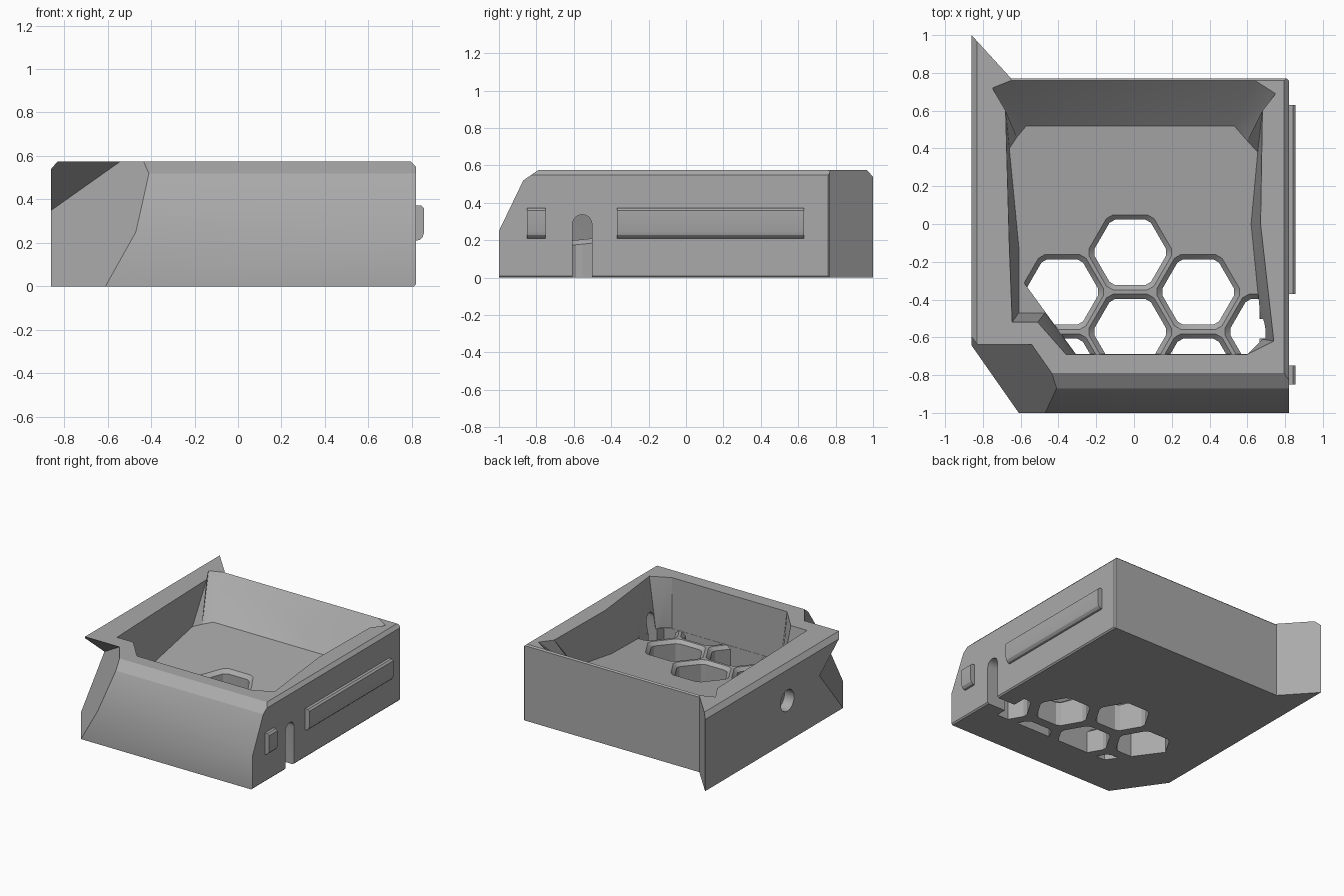
import bpy, bmesh, math
from mathutils import Vector

if "Cube" in bpy.data.objects:
    bpy.data.objects.remove(bpy.data.objects["Cube"])

grey = bpy.data.materials.new("mid_grey")
grey.use_nodes = True
grey.diffuse_color = (0.4, 0.4, 0.4, 1)
grey.node_tree.nodes["Principled BSDF"].inputs["Base Color"].default_value = grey.diffuse_color

TOP = 0.575


def floor_z(p):
    """Height of the gently sloping tray floor."""
    return 0.26 + 0.1 * p[1]


def loft(loops):
    """Closed solid through matching loops of points."""
    bm = bmesh.new()
    rings = [[bm.verts.new(p) for p in loop] for loop in loops]
    for a, b in zip(rings, rings[1:]):
        for i in range(len(a)):
            j = (i + 1) % len(a)
            bm.faces.new((a[i], a[j], b[j], b[i]))
    bm.faces.new(rings[0])
    bm.faces.new(rings[-1])
    return bm


def prism_x(profile, x0, x1):
    return loft([[(x, y, z) for y, z in profile] for x in (x0, x1)])


def prism_z(plan, z0, z1):
    return loft([[(x, y, z) for x, y in plan] for z in (z0, z1)])


def clip(bm, co, outward):
    """Slice a convex solid and cap the cut."""
    cut = bmesh.ops.bisect_plane(bm, geom=bm.verts[:] + bm.edges[:] + bm.faces[:], dist=1e-5,
                                 plane_co=co, plane_no=Vector(outward).normalized(), clear_outer=True)
    edges = [e for e in cut["geom_cut"] if isinstance(e, bmesh.types.BMEdge)]
    if len(edges) > 2:
        bmesh.ops.contextual_create(bm, geom=edges)


def make(name, bm):
    bmesh.ops.recalc_face_normals(bm, faces=bm.faces)
    mesh = bpy.data.meshes.new(name)
    bm.to_mesh(mesh)
    bm.free()
    mesh.materials.append(grey)
    ob = bpy.data.objects.new(name, mesh)
    bpy.context.collection.objects.link(ob)
    return ob


def combine(target, bm, operation="DIFFERENCE"):
    tool = make("cutter", bm)
    tool.hide_render = True
    mod = target.modifiers.new("combine", "BOOLEAN")
    mod.operation, mod.object, mod.solver = operation, tool, "EXACT"
    bpy.context.view_layer.objects.active = target
    bpy.ops.object.modifier_apply(modifier=mod.name)
    bpy.data.objects.remove(tool)


# Outer block with sloped front and chamfered sides
bm = prism_x([(-1, 0), (-1, 0.25), (-0.87, 0.52), (-0.79, TOP), (0.77, TOP), (0.77, 0)], -0.86, 0.82)
clip(bm, (0.82, 0, 0.55), (1, 0, 1))
clip(bm, (-0.86, 0, 0.54), (-1, 0, 0.86))
clip(bm, (0.82, 0, 0.01), (1, 0, -1))
clip(bm, (0.82, 0.76, 0), (1, 1, 0))
clip(bm, (0, 0.77, 0.565), (0, 1, 1))
tray = make("tray_body", bm)

# Pointed wing at the back corner
bm = prism_z([(-0.86, 0.5), (-0.65, 0.5), (-0.65, 0.77), (-0.86, 1)], 0, TOP)
clip(bm, (-0.86, 0, 0.54), (-1, 0, 0.86))
combine(tray, bm, "UNION")

# Slanted front corner with an overhanging lip
bm = prism_z([(-1.5, -1.5), (0.5, -1.5), (0.5, 0.5), (-1.5, 0.5)], -0.5, 1)
clip(bm, (-0.61, -1, 0), (1, 0.7, -0.56))
clip(bm, (0, -0.62, 0.56), (0, 0.82, 1))
combine(tray, bm)

# Cavity, lofted from floor outline to rim outline
base = [(0.60, -0.69), (0.68, -0.61), (0.62, 0), (0.655, 0.38), (0.60, 0.44), (0.53, 0.52),
        (-0.57, 0.52), (-0.62, 0.46), (-0.66, 0.40), (-0.61, -0.12), (-0.61, -0.47),
        (-0.47, -0.47), (-0.31, -0.69)]
rim = [(0.60, -0.69), (0.74, -0.62), (0.67, 0), (0.68, 0.60), (0.75, 0.69), (0.64, 0.76),
       (-0.65, 0.76), (-0.75, 0.72), (-0.68, 0.60), (-0.66, -0.12), (-0.645, -0.52),
       (-0.51, -0.52), (-0.36, -0.69)]
bm = loft([[(x, y, floor_z((x, y))) for x, y in base],
           [(x, y, TOP) for x, y in rim], [(x, y, 0.8) for x, y in rim]])
bmesh.ops.triangulate(bm, faces=bm.faces[:])
combine(tray, bm)


def hexagon(cx, cy, r):
    """Flat-topped hexagon with clipped corners."""
    c = [Vector((cx + r * math.cos(i * math.pi / 3), cy + r * math.sin(i * math.pi / 3))) for i in range(6)]
    return [c[i].lerp(c[(i + d) % 6], 0.1) for i in range(6) for d in (-1, 1)]


# Honeycomb openings with chamfered upper edges
for cx, cy in [(-0.02, -0.15), (0.34, -0.36), (-0.38, -0.36), (-0.02, -0.57),
               (0.70, -0.57), (0.34, -0.78), (-0.38, -0.78)]:
    inner, outer = hexagon(cx, cy, 0.2), hexagon(cx, cy, 0.235)
    bm = loft([[(p.x, p.y, -0.1) for p in inner],
               [(p.x, p.y, floor_z(p) - 0.025) for p in inner],
               [(p.x, p.y, floor_z(p) + 0.005) for p in outer]])
    clip(bm, (0, -0.688, 0), (0, -1, 0))
    clip(bm, (0.665, 0, 0), (1, 0, 0))
    clip(bm, (-0.605, 0, 0), (-1, 0, 0))
    clip(bm, (-0.468, -0.468, 0), (-0.22, -0.16, 0))
    combine(tray, bm)

# Arched cable slot through the side wall
arch = [(-0.555 + 0.052 * math.cos(a * math.pi / 12), 0.285 + 0.052 * math.sin(a * math.pi / 12))
        for a in range(13)]
combine(tray, prism_x(arch + [(-0.607, -0.1), (-0.503, -0.1)], 0.6, 0.95))

# Round socket in the opposite wall
ring = [(0.02 + 0.08 * math.cos(a * math.pi / 16), 0.31 + 0.08 * math.sin(a * math.pi / 16))
        for a in range(32)]
combine(tray, prism_x(ring, -1, -0.78))

# Side rails
bars = []
for name, y0, y1 in [("long_side_rail", -0.37, 0.63), ("short_side_rail", -0.85, -0.75)]:
    section = [(0.80, 0.21), (0.82, 0.21), (0.836, 0.214), (0.85, 0.228), (0.855, 0.245),
               (0.855, 0.36), (0.842, 0.372), (0.80, 0.372)]
    bars.append(make(name, loft([[(x, y, z) for x, z in section] for y in (y0, y1)])))

for ob in [tray] + bars:
    bpy.ops.object.select_all(action="DESELECT")
    ob.select_set(True)
    bpy.context.view_layer.objects.active = ob
    bpy.ops.object.shade_smooth_by_angle(angle=math.radians(28))
